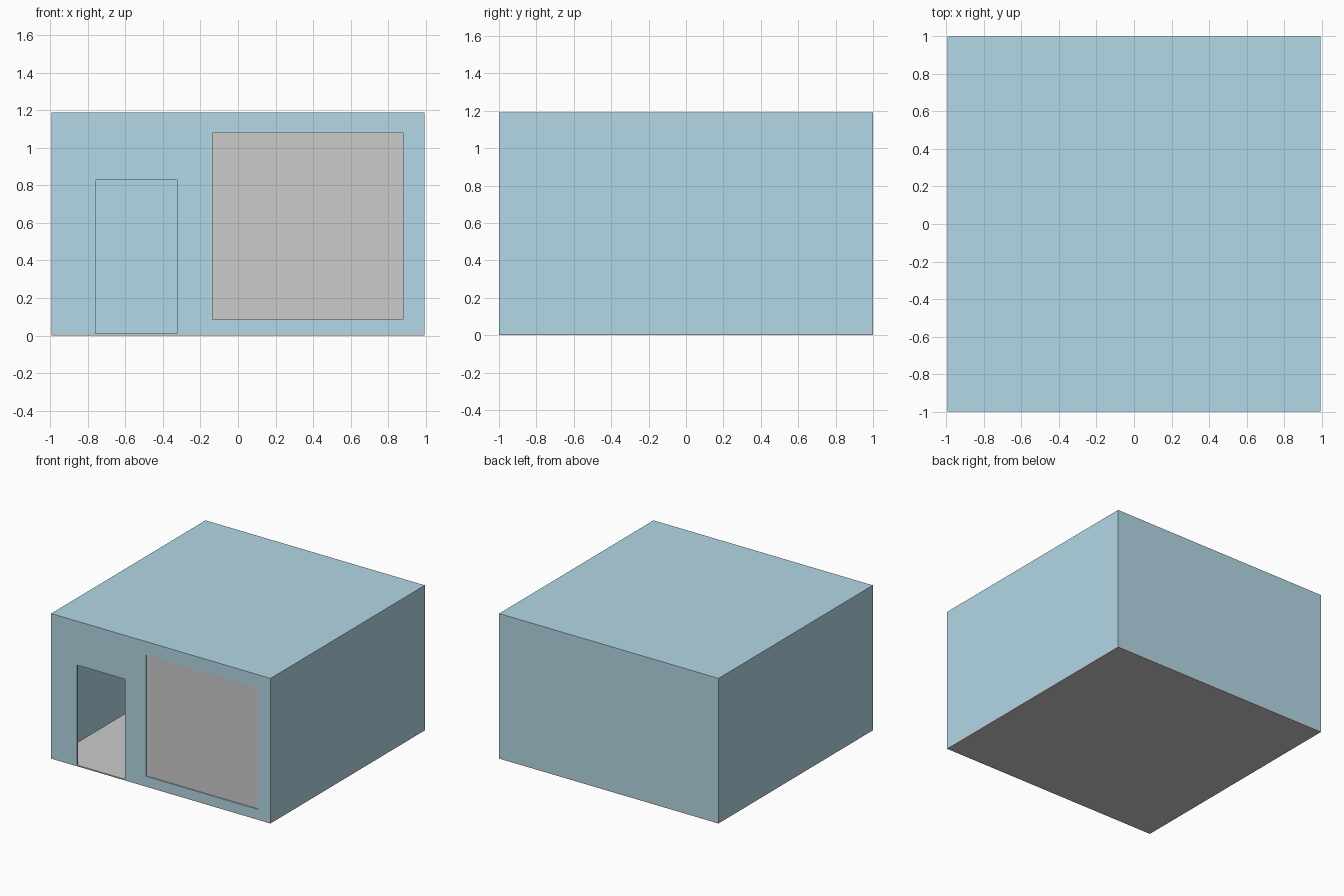
import bpy

if "Cube" in bpy.data.objects:
    bpy.data.objects.remove(bpy.data.objects["Cube"])

W, D, H = 0.995, 1.0, 1.19   # half width, half depth, height
T = 0.01                     # wall, floor and roof thickness

blue = bpy.data.materials.new("blue_paint")
blue.diffuse_color = (0.45, 0.69, 0.79, 1)
blue.use_nodes = True
blue.node_tree.nodes["Principled BSDF"].inputs["Base Color"].default_value = blue.diffuse_color


def box(name, x, y, z, mat=None):
    """Box from (min, max) ranges on each axis."""
    bpy.ops.mesh.primitive_cube_add(size=1)
    ob = bpy.context.object
    ob.name = name
    for v in ob.data.vertices:
        v.co = [r[0] if c < 0 else r[1] for c, r in zip(v.co, (x, y, z))]
    if mat:
        ob.data.materials.append(mat)
    return ob


def cut(target, name, x, y, z):
    """Subtract a box from the target."""
    cutter = box(name, x, y, z, blue)
    mod = target.modifiers.new(name, 'BOOLEAN')
    mod.operation, mod.solver, mod.object = 'DIFFERENCE', 'EXACT', cutter
    bpy.context.view_layer.objects.active = target
    bpy.ops.object.modifier_apply(modifier=mod.name)
    bpy.data.objects.remove(cutter)


# Floor slab under the whole room
box("floor", (-W, W), (-D, D), (0, T))

# Thin walls and roof, hollow inside and open to the floor
shell = box("walls_and_roof", (-W, W), (-D, D), (T, H), blue)
cut(shell, "room_space", (-W + T, W - T), (-D + T, D - T), (-0.1, H - T))

# Doorway and window openings in the front wall
cut(shell, "doorway", (-0.76, -0.325), (-1.1, -0.9), (-0.1, 0.83))
cut(shell, "window_opening", (-0.135, 0.88), (-1.1, -0.9), (0.085, 1.08))

# Window pane set back in its opening
box("window_pane", (-0.135, 0.88), (-D + 0.008, -D + T), (0.085, 1.08))
